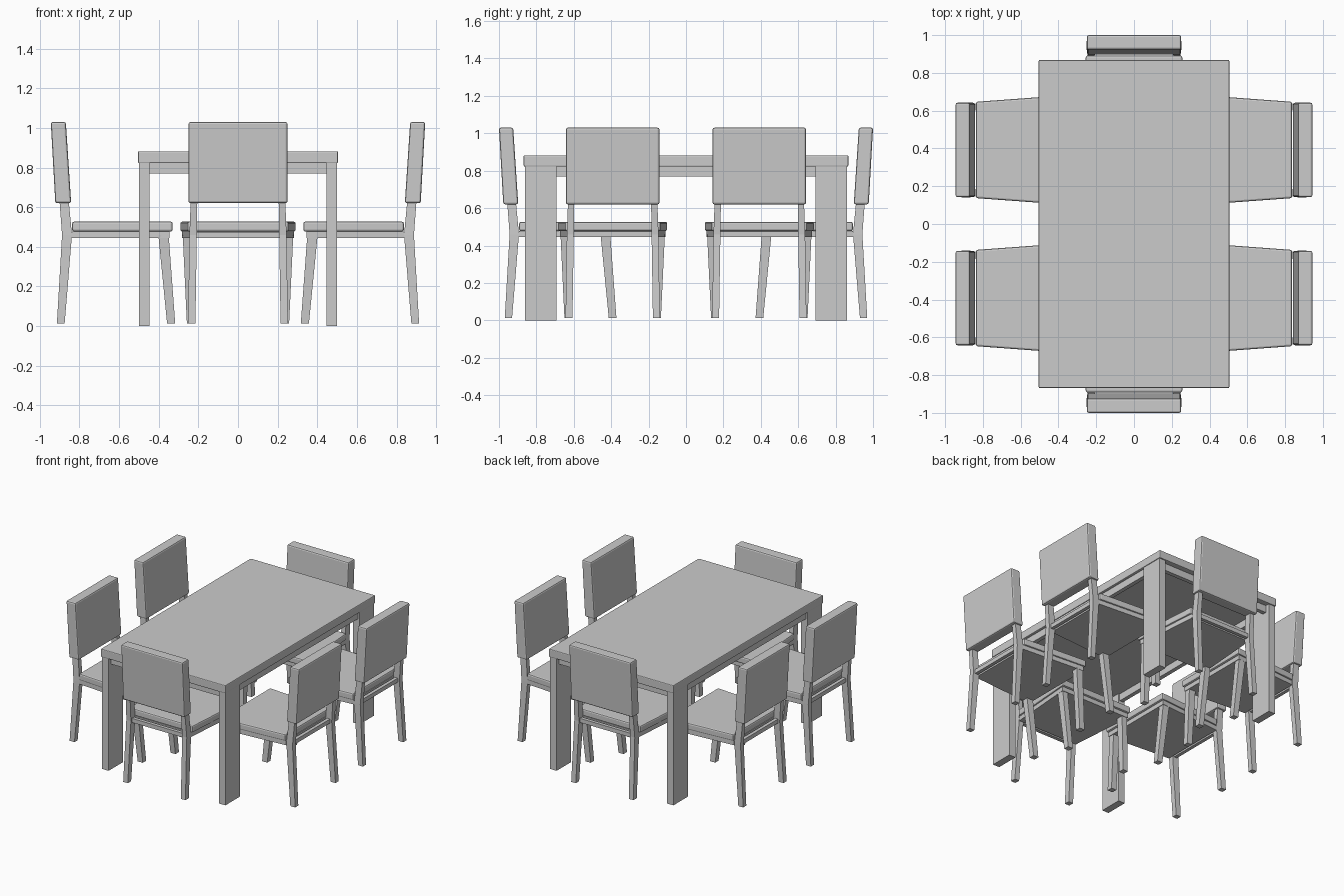
import bpy, bmesh
from math import pi
from mathutils import Matrix

if "Cube" in bpy.data.objects:
    bpy.data.objects.remove(bpy.data.objects["Cube"])


def loft(name, sections, matrix=Matrix(), bevel=0.0):
    """Solid through rectangular-ish sections, each a list of four 3D corners."""
    bm = bmesh.new()
    rings = [[bm.verts.new(p) for p in s] for s in sections]
    bm.faces.new(rings[0])
    bm.faces.new(rings[-1])
    for a, b in zip(rings, rings[1:]):
        for i in range(4):
            j = (i + 1) % 4
            bm.faces.new((a[i], a[j], b[j], b[i]))
    bmesh.ops.recalc_face_normals(bm, faces=bm.faces[:])
    if bevel:
        bmesh.ops.bevel(bm, geom=bm.edges[:], offset=bevel, segments=2,
                        profile=0.5, affect='EDGES')
    me = bpy.data.meshes.new(name)
    bm.to_mesh(me)
    bm.free()
    ob = bpy.data.objects.new(name, me)
    ob.matrix_world = matrix
    bpy.context.collection.objects.link(ob)
    return ob


def rect(z, x0, x1, y0, y1):
    return [(x0, y0, z), (x1, y0, z), (x1, y1, z), (x0, y1, z)]


def box(name, x0, x1, y0, y1, z0, z1, matrix=Matrix(), bevel=0.0):
    return loft(name, [rect(z0, x0, x1, y0, y1), rect(z1, x0, x1, y0, y1)],
                matrix, bevel)


def trapezoid(name, x0, x1, w0, w1, z0, z1, matrix, bevel=0.0):
    """Slab whose half width goes from w0 at x0 to w1 at x1."""
    return loft(name, [[(x0, -w0, z), (x1, -w1, z), (x1, w1, z), (x0, w0, z)]
                       for z in (z0, z1)], matrix, bevel)


def chair(m):
    # Seat cushion and the frame under it
    trapezoid("seat", 0.33, 0.837, 0.292, 0.255, 0.477, 0.527, m, 0.01)
    trapezoid("seat_frame", 0.345, 0.837, 0.282, 0.245, 0.445, 0.478, m)
    box("back_rail", 0.85, 0.875, -0.22, 0.22, 0.445, 0.475, m)
    # Leaning padded backrest
    loft("backrest", [rect(0.62, 0.842, 0.922, -0.25, 0.25),
                      rect(1.03, 0.869, 0.945, -0.25, 0.25)], m, 0.01)
    # Tapered front legs, bent back legs
    for s in (-1, 1):
        loft("front_leg", [rect(0.013, 0.317, 0.358, s * 0.218, s * 0.258),
                           rect(0.46, 0.350, 0.402, s * 0.236, s * 0.279)], m)
        loft("back_leg", [rect(0.013, 0.875, 0.914, s * 0.215, s * 0.252),
                          rect(0.46, 0.838, 0.888, s * 0.208, s * 0.245),
                          rect(0.66, 0.857, 0.903, s * 0.205, s * 0.238)], m)


# Table
box("table_top", -0.505, 0.505, -0.868, 0.868, 0.822, 0.882, bevel=0.006)
for s in (-1, 1):
    for t in (-1, 1):
        box("table_leg", s * 0.447, s * 0.5, t * 0.692, t * 0.86, 0, 0.824)
    box("side_apron", s * 0.457, s * 0.487, -0.7, 0.7, 0.77, 0.824)
    box("end_apron", -0.45, 0.45, s * 0.8, s * 0.83, 0.77, 0.824)

# Two chairs on each long side and one at each end
for k in (0, 1):
    for y in (-0.392, 0.392):
        chair(Matrix.Translation((0, y, 0)) @ Matrix.Rotation(k * pi, 4, 'Z'))
    chair(Matrix.Rotation(pi / 2 + k * pi, 4, 'Z') @ Matrix.Translation((0.055, 0, 0)))
